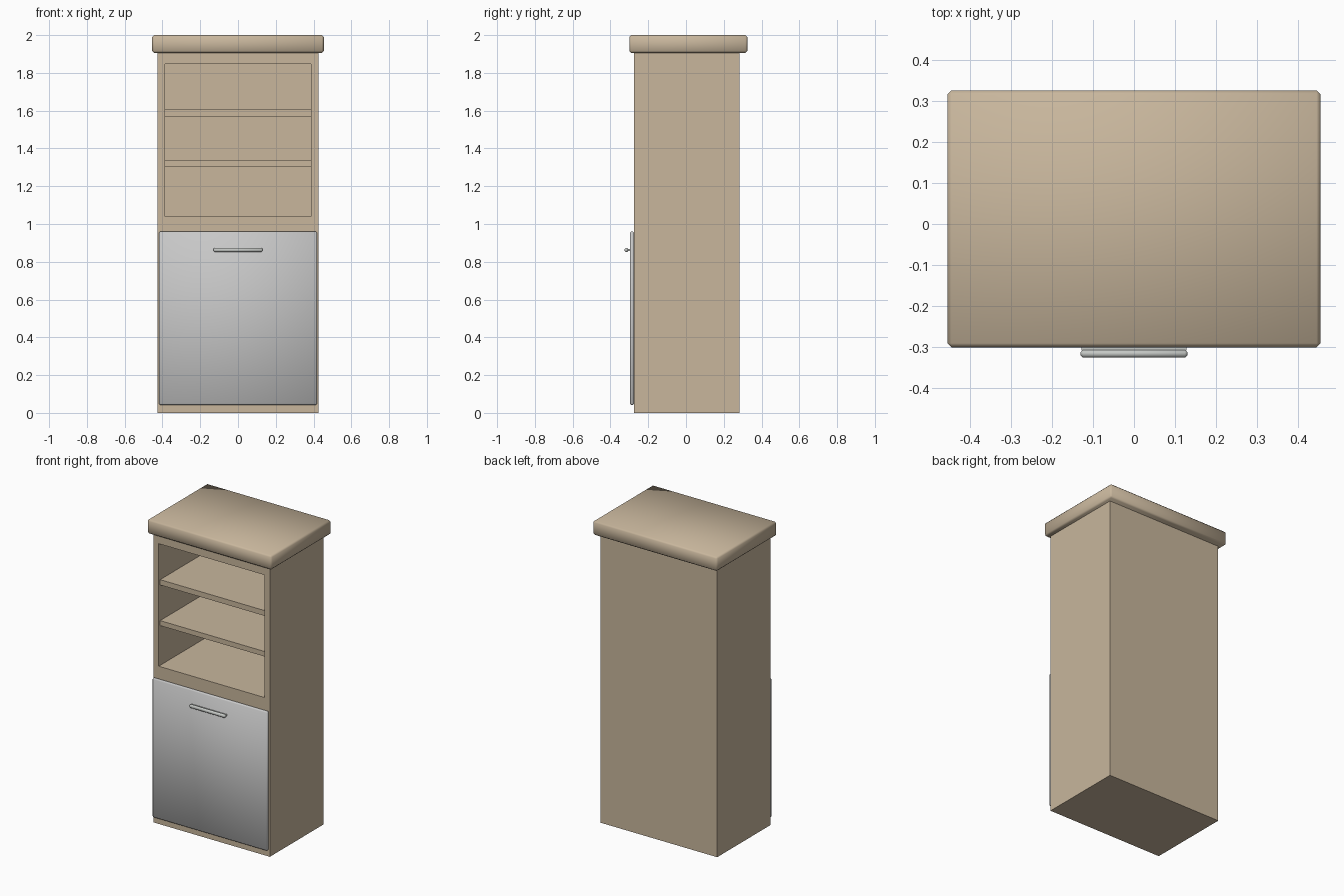
import bpy, bmesh, math
from mathutils import Vector

if "Cube" in bpy.data.objects:
    bpy.data.objects.remove(bpy.data.objects["Cube"])


def material(name, rgb):
    m = bpy.data.materials.new(name)
    m.diffuse_color = (*rgb, 1.0)
    m.use_nodes = True
    m.node_tree.nodes["Principled BSDF"].inputs["Base Color"].default_value = m.diffuse_color
    return m


wood = material("light_wood", (0.58, 0.47, 0.335))
grey = material("door_grey", (0.58, 0.58, 0.58))
metal = material("handle_metal", (0.56, 0.58, 0.56))


def finish(name, bm, mat, smooth=False):
    bmesh.ops.recalc_face_normals(bm, faces=bm.faces)
    mesh = bpy.data.meshes.new(name)
    bm.to_mesh(mesh)
    bm.free()
    mesh.materials.append(mat)
    ob = bpy.data.objects.new(name, mesh)
    bpy.context.collection.objects.link(ob)
    if smooth:
        for p in mesh.polygons:
            p.use_smooth = True
    return ob


def box_bm(x, y, z):
    """Box symmetric about x = 0, with half width x and (min, max) ranges y, z."""
    bm = bmesh.new()
    bmesh.ops.create_cube(bm, size=1)
    for v in bm.verts:
        v.co = Vector((v.co.x * 2 * x,
                       y[0] + (v.co.y + 0.5) * (y[1] - y[0]),
                       z[0] + (v.co.z + 0.5) * (z[1] - z[0])))
    return bm


def box(name, x, y, z, mat, bevel=0.0, segments=1):
    bm = box_bm(x, y, z)
    if bevel:
        bmesh.ops.bevel(bm, geom=bm.edges[:], offset=bevel, segments=segments,
                        profile=0.5, affect='EDGES')
    return finish(name, bm, mat, smooth=bevel > 0)


# carcass with the open compartment sunk into its front face
FRONT, BACK = -0.275, 0.282
OPEN_X, OPEN_Z, OPEN_BACK = 0.386, (1.04, 1.848), 0.245
bm = box_bm(0.425, (FRONT, BACK), (0, 1.906))
bm.normal_update()
front = min(bm.faces, key=lambda f: f.calc_center_median().y)
bmesh.ops.inset_individual(bm, faces=[front], thickness=0.03)
mid = front.calc_center_median()
for v in front.verts:
    v.co.x = math.copysign(OPEN_X, v.co.x)
    v.co.z = OPEN_Z[1] if v.co.z > mid.z else OPEN_Z[0]
ext = bmesh.ops.extrude_discrete_faces(bm, faces=[front])
for v in ext["faces"][0].verts:
    v.co.y = OPEN_BACK
finish("carcass", bm, wood)

# shelves
for label, z0, z1 in (("lower", 1.302, 1.335), ("upper", 1.57, 1.605)):
    box(label + "_shelf", OPEN_X, (FRONT + 0.015, OPEN_BACK), (z0, z1), wood)

# overhanging top slab
box("top_slab", 0.454, (-0.30, 0.325), (1.906, 2.0), wood, bevel=0.01)

# door
box("door", 0.419, (-0.296, FRONT), (0.043, 0.96), grey, bevel=0.006)

# handle: bar with a narrow neck behind it
box("handle_bar", 0.13, (-0.325, -0.306), (0.852, 0.874), metal, bevel=0.006)
box("handle_neck", 0.128, (-0.308, -0.294), (0.858, 0.868), metal)
